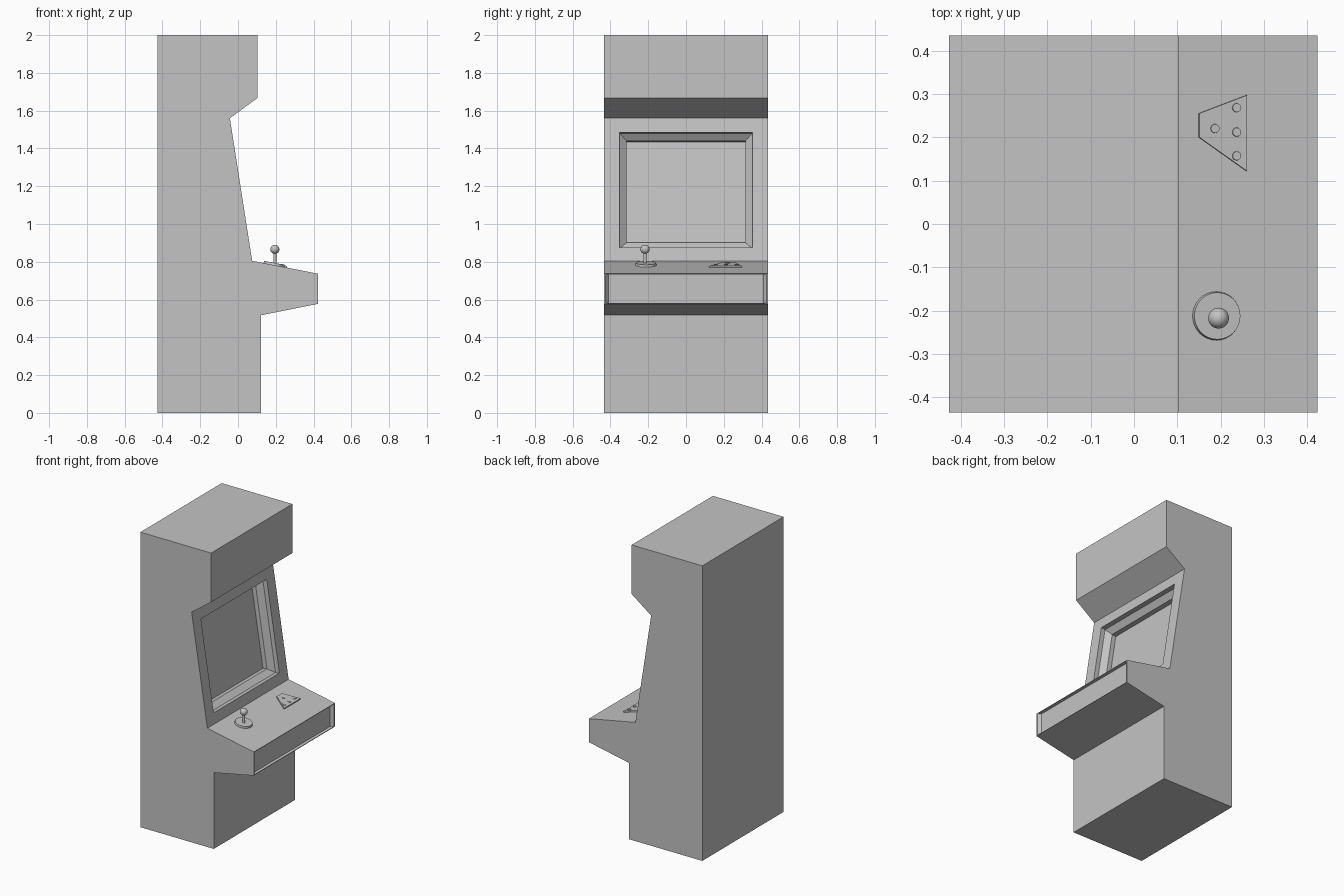
import bpy, bmesh, math
from mathutils import Vector, Matrix

cube = bpy.data.objects.get("Cube")
if cube:
    bpy.data.objects.remove(cube, do_unlink=True)

grey = bpy.data.materials.new("plain grey")
grey.use_nodes = True
grey.diffuse_color = (0.55, 0.55, 0.55, 1)
grey.node_tree.nodes["Principled BSDF"].inputs["Base Color"].default_value = (0.55, 0.55, 0.55, 1)


def finish(bm, name, matrix=Matrix(), smooth=False):
    bmesh.ops.recalc_face_normals(bm, faces=bm.faces)
    mesh = bpy.data.meshes.new(name)
    bm.to_mesh(mesh)
    bm.free()
    mesh.materials.append(grey)
    obj = bpy.data.objects.new(name, mesh)
    bpy.context.collection.objects.link(obj)
    obj.matrix_world = matrix
    if smooth:
        bpy.ops.object.select_all(action="DESELECT")
        obj.select_set(True)
        bpy.context.view_layer.objects.active = obj
        bpy.ops.object.shade_smooth_by_angle(angle=math.radians(35))
    return obj


# Cabinet side outline (x, z)
HALF = 0.435
outline = [(-0.427, 0), (0.123, 0), (0.123, 0.517), (0.423, 0.577), (0.423, 0.737),
           (0.075, 0.805), (-0.043, 1.56), (0.103, 1.667), (0.103, 2), (-0.427, 2)]
FRONT_EDGE, SCREEN_EDGE = 3, 5

bm = bmesh.new()
sides = [[bm.verts.new((x, y, z)) for x, z in outline] for y in (-HALF, HALF)]
right, left = sides
bm.faces.new(right)
bm.faces.new(left[::-1])


def recess(i, rings):
    """Fill panel i with nested rings (half width, low margin, high margin, depth)."""
    low, high = right[i].co.copy(), right[i + 1].co.copy()
    up = (high - low).normalized()
    inward = Vector((-up.z, 0, up.x))
    length = (high - low).length
    previous = [right[i], left[i], left[i + 1], right[i + 1]]
    for half, bottom, top, depth in rings:
        loop = []
        for y, along in ((-half, bottom), (half, bottom),
                         (half, length - top), (-half, length - top)):
            p = low + up * along + inward * depth
            loop.append(bm.verts.new((p.x, y, p.z)))
        for k in range(4):
            n = (k + 1) % 4
            bm.faces.new((previous[k], previous[n], loop[n], loop[k]))
        previous = loop
    bm.faces.new(previous)


count = len(outline)
for i in range(count):
    n = (i + 1) % count
    if i == FRONT_EDGE:
        recess(i, [(0.425, 0.004, 0.004, 0), (0.41, 0.005, 0.005, 0.02)])
    elif i == SCREEN_EDGE:
        recess(i, [(0.352, 0.071, 0.076, 0), (0.352, 0.071, 0.076, 0.03),
                   (0.314, 0.107, 0.112, 0.062), (0.314, 0.107, 0.112, 0.092)])
    else:
        bm.faces.new((right[i], left[i], left[n], right[n]))
finish(bm, "cabinet")

# Sloped control panel frame: local z is the panel normal
slope = math.atan2(0.805 - 0.737, 0.423 - 0.075)


def on_panel(x, y):
    z = 0.805 - (x - 0.075) * math.tan(slope)
    return Matrix.Translation((x, y, z)) @ Matrix.Rotation(slope, 4, "Y")


def disc(name, x, y, r1, r2, bottom, top, segments):
    bm = bmesh.new()
    bmesh.ops.create_cone(bm, cap_ends=True, segments=segments, radius1=r1, radius2=r2,
                          depth=top - bottom, matrix=Matrix.Translation((0, 0, (top + bottom) / 2)))
    return finish(bm, name, on_panel(x, y), True)


# Joystick: base disc, upright stalk and ball
disc("joystick_base", 0.19, -0.212, 0.057, 0.054, -0.005, 0.012, 32)
bm = bmesh.new()
bmesh.ops.create_cone(bm, cap_ends=True, segments=16, radius1=0.008, radius2=0.008, depth=0.085)
finish(bm, "joystick_stalk", Matrix.Translation((0.195, -0.217, 0.82)), True)
bm = bmesh.new()
bmesh.ops.create_uvsphere(bm, u_segments=24, v_segments=14, radius=0.024)
finish(bm, "joystick_ball", Matrix.Translation((0.195, -0.217, 0.866)), True)

# Button plate: tapered slab lying on the panel
bm = bmesh.new()
corners = [(-0.052, -0.01), (0.06, -0.088), (0.06, 0.087), (-0.052, 0.045)]
face = bm.faces.new([bm.verts.new((x, y, -0.004)) for x, y in corners])
raised = bmesh.ops.extrude_face_region(bm, geom=[face])["geom"]
bmesh.ops.translate(bm, vec=(0, 0, 0.013),
                    verts=[v for v in raised if isinstance(v, bmesh.types.BMVert)])
finish(bm, "button_plate", on_panel(0.2, 0.21))

# Buttons
for k, (x, y) in enumerate([(0.185, 0.22), (0.235, 0.157), (0.235, 0.212), (0.235, 0.268)]):
    disc(f"button_{k + 1}", x, y, 0.011, 0.01, 0.004, 0.013, 16)
